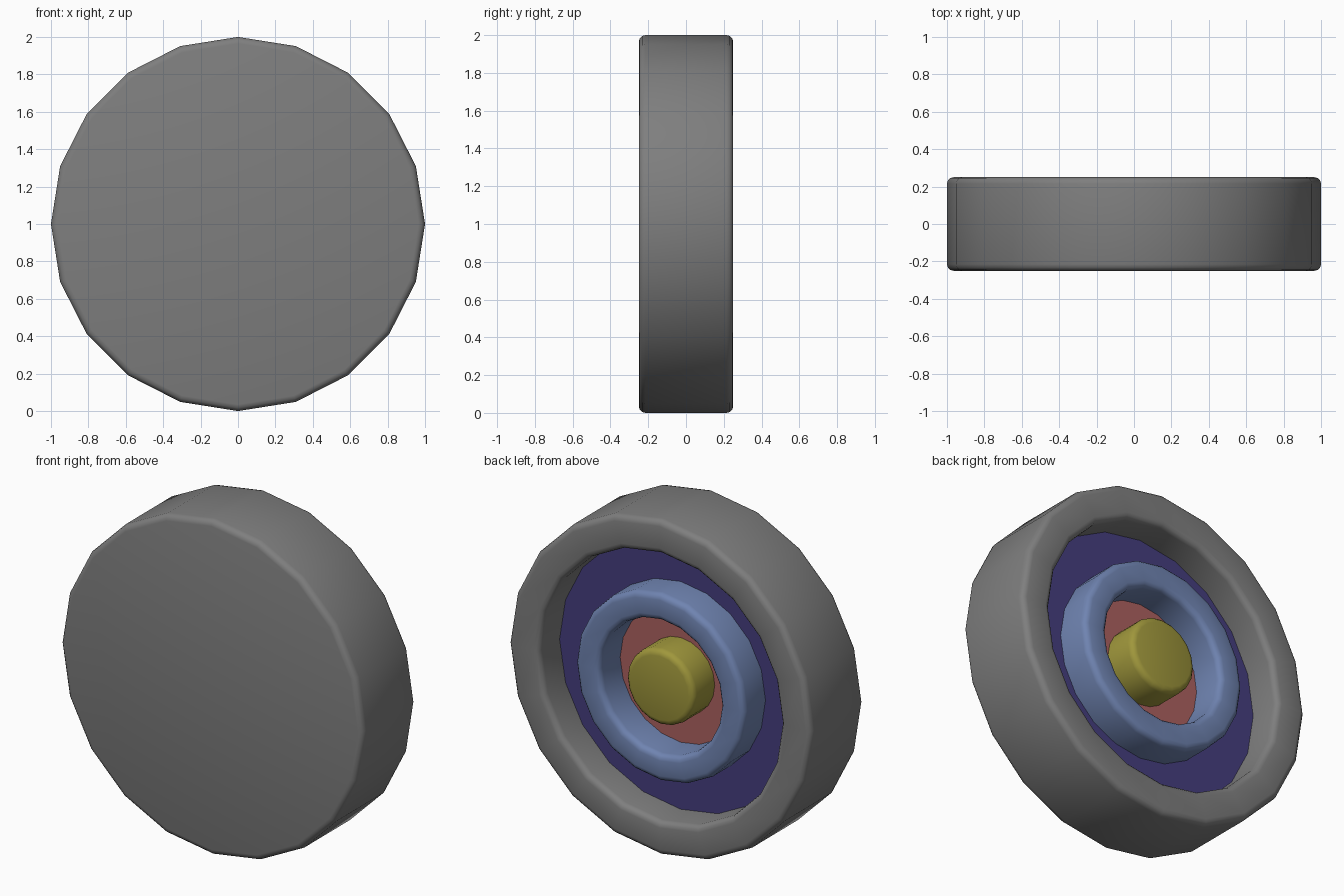
import bpy, bmesh, math
from mathutils import Vector

if "Cube" in bpy.data.objects:
    bpy.data.objects.remove(bpy.data.objects["Cube"])

SIDES = 20
BACK, FLOOR, FRONT = 0.25, 0.05, -0.25   # y levels
R = 0.035                                # edge rounding


def rounded(points, corners, steps=3):
    """Replace the listed profile corners by small arcs."""
    out = []
    for i, p in enumerate(points):
        if i not in corners:
            out.append(p)
            continue
        c = Vector(p)
        a = (Vector(points[i - 1]) - c).normalized() * R
        b = (Vector(points[i + 1]) - c).normalized() * R
        for k in range(steps + 1):
            t = math.pi / 2 * k / steps
            q = c + a * (1 - math.sin(t)) + b * (1 - math.cos(t))
            out.append((q.x, q.y))
    return out


def lathe(name, profile, color):
    """Spin a (radius, y) profile around the wheel axis."""
    bm = bmesh.new()
    rings = []
    for r, y in profile:
        if r == 0:
            rings.append([bm.verts.new((0, y, 1))] * SIDES)
        else:
            rings.append([bm.verts.new((r * math.cos(2 * math.pi * i / SIDES), y,
                                        1 + r * math.sin(2 * math.pi * i / SIDES)))
                          for i in range(SIDES)])
    for a, b in zip(rings, rings[1:]):
        for i in range(SIDES):
            j = (i + 1) % SIDES
            bm.faces.new(list(dict.fromkeys((a[i], b[i], b[j], a[j]))))
    mesh = bpy.data.meshes.new(name)
    bm.to_mesh(mesh)
    bm.free()
    obj = bpy.data.objects.new(name, mesh)
    bpy.context.collection.objects.link(obj)
    mat = bpy.data.materials.new(name)
    mat.diffuse_color = (*color, 1)
    mat.use_nodes = True
    mat.node_tree.nodes["Principled BSDF"].inputs["Base Color"].default_value = mat.diffuse_color
    mesh.materials.append(mat)
    bpy.ops.object.select_all(action='DESELECT')
    obj.select_set(True)
    bpy.context.view_layer.objects.active = obj
    bpy.ops.object.shade_smooth_by_angle(angle=math.radians(40))
    return obj


# Wheel body: closed front disc, tread, rounded rim and inner wall
lathe("wheel_body", rounded([(0, FRONT), (1, FRONT), (1, BACK), (0.80, BACK), (0.80, FLOOR)],
                            {1, 2, 3}), (0.21, 0.21, 0.21))
# Recessed floor between rim and ring
lathe("outer_floor", [(0.80, FLOOR), (0.56, FLOOR)], (0.06, 0.048, 0.21))
# Raised ring
lathe("inner_ring", rounded([(0.56, FLOOR), (0.56, BACK), (0.40, BACK), (0.40, FLOOR)], {1, 2}),
      (0.16, 0.23, 0.44))
# Recessed floor around the hub
lathe("inner_floor", [(0.40, FLOOR), (0.225, FLOOR)], (0.41, 0.12, 0.115))
# Hub
lathe("hub", rounded([(0.225, FLOOR), (0.225, BACK), (0, BACK)], {1}), (0.35, 0.31, 0.045))
